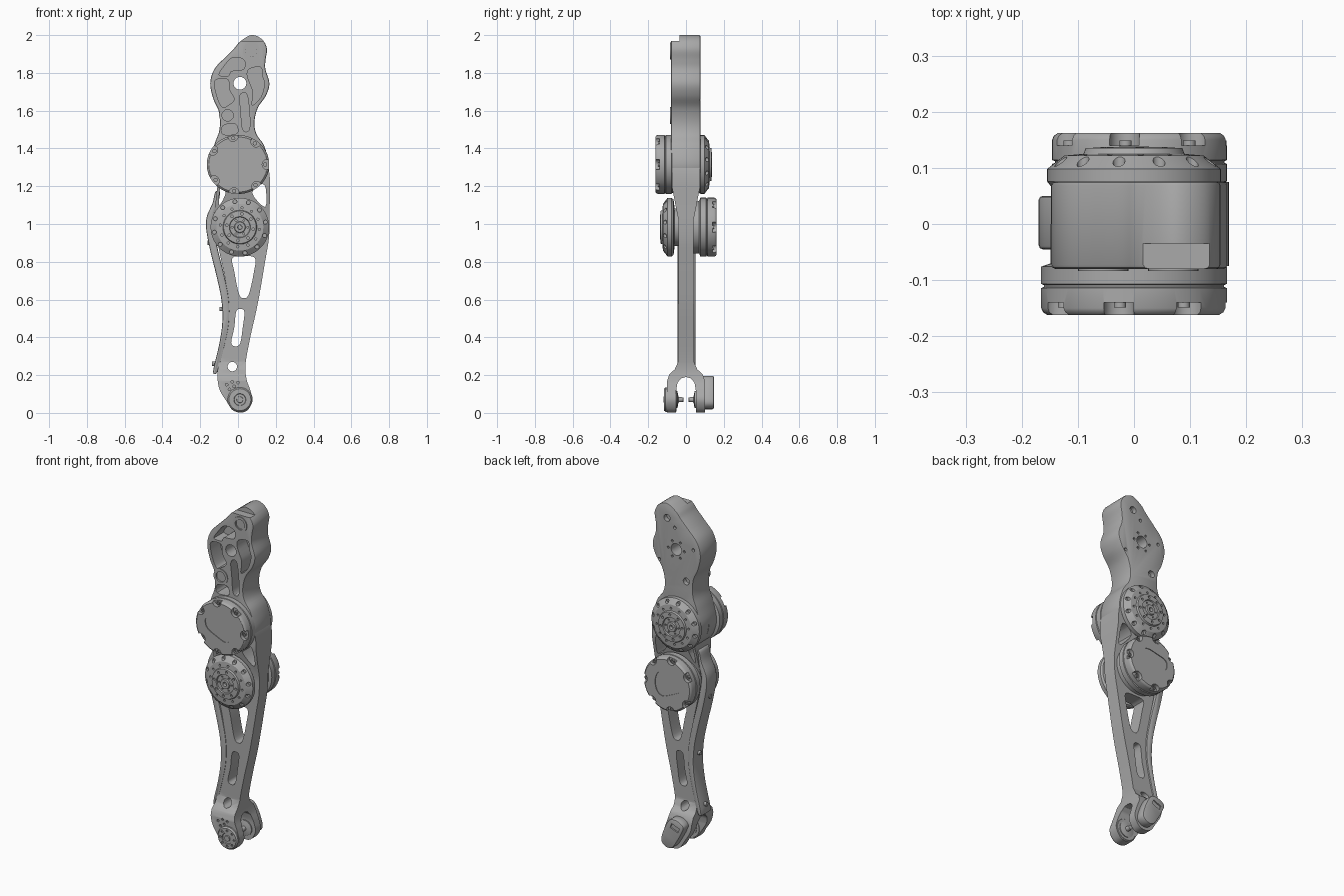
import bpy, bmesh, math
from mathutils import Vector

cube = bpy.data.objects.get("Cube")
if cube:
    bpy.data.objects.remove(cube)

grey = bpy.data.materials.new("satin_grey")
grey.use_nodes = True
tone = (0.4, 0.4, 0.4, 1)
grey.diffuse_color = tone
grey.node_tree.nodes["Principled BSDF"].inputs["Base Color"].default_value = tone


def smooth_loop(pts, n=5):
    """Closed smooth curve through the points."""
    p = [Vector(q) for q in pts]
    out = []
    for i in range(len(p)):
        a, b, c, d = (p[(i + k) % len(p)] for k in (-1, 0, 1, 2))
        for j in range(n):
            t = j / n
            out.append(0.5 * (2*b + (c - a)*t + (2*a - 5*b + 4*c - d)*t*t
                              + (3*b - a - 3*c + d)*t**3))
    return out


def circle(x, z, r, n=28):
    return [(x + r*math.cos(math.tau*i/n), z + r*math.sin(math.tau*i/n)) for i in range(n)]


def ring(x, z, r, count, start=0.0):
    return [(x + r*math.cos(start + math.tau*i/count), z + r*math.sin(start + math.tau*i/count))
            for i in range(count)]


def prism(bm, pts, a, b, axis="y"):
    """Extrude an outline between a and b, along y or x."""
    def place(p, d):
        return (p[0], d, p[1]) if axis == "y" else (d, p[0], p[1])
    lo = [bm.verts.new(place(p, a)) for p in pts]
    hi = [bm.verts.new(place(p, b)) for p in pts]
    bm.faces.new(lo)
    bm.faces.new(hi[::-1])
    for i in range(len(pts)):
        j = (i + 1) % len(pts)
        bm.faces.new((lo[i], hi[i], hi[j], lo[j]))


def lathe(bm, profile, x, z, side=1, sx=1.0, n=56):
    """Turn (radius, depth) points about an axis parallel to y."""
    rows = [[bm.verts.new((x + sx*(px), side*d, z + pz)) for px, pz in circle(0, 0, r, n)]
            for r, d in profile]
    for lo, hi in zip(rows, rows[1:]):
        for i in range(n):
            j = (i + 1) % n
            bm.faces.new((lo[i], hi[i], hi[j], lo[j]))
    bm.faces.new(rows[0])
    bm.faces.new(rows[-1][::-1])


def make(name, bm, bevel=0.0):
    bmesh.ops.recalc_face_normals(bm, faces=bm.faces)
    me = bpy.data.meshes.new(name)
    bm.to_mesh(me)
    bm.free()
    me.materials.append(grey)
    ob = bpy.data.objects.new(name, me)
    bpy.context.collection.objects.link(ob)
    if bevel:
        m = ob.modifiers.new("bevel", "BEVEL")
        m.width, m.segments, m.angle_limit = bevel, 2, math.radians(50)
        apply(ob, m)
    return ob


def select(ob):
    bpy.ops.object.select_all(action="DESELECT")
    ob.select_set(True)
    bpy.context.view_layer.objects.active = ob


def apply(ob, mod):
    select(ob)
    bpy.ops.object.modifier_apply(modifier=mod.name)


def combine(ob, bm, operation="DIFFERENCE"):
    cutter = make("cutter", bm)
    cutter.hide_render = True
    m = ob.modifiers.new("cut", "BOOLEAN")
    m.operation, m.solver, m.object = operation, "EXACT", cutter
    apply(ob, m)
    bpy.data.objects.remove(cutter)


KNEE = (0.0, 1.315)
DRIVE = (0.01, 0.983)
ANKLE = (0.01, 0.07)

# Upper link: rounded plate with a pocketed front
bm = bmesh.new()
prism(bm, smooth_loop([
    (.07, 2), (.01, 1.965), (-.02, 1.93), (-.07, 1.88), (-.125, 1.82), (-.147, 1.745), (-.13, 1.66),
    (-.1, 1.59), (-.098, 1.5), (-.125, 1.42), (-.148, 1.32), (-.11, 1.21), (0, 1.165), (.11, 1.205),
    (.162, 1.3), (.14, 1.41), (.098, 1.475), (.087, 1.54), (.105, 1.615), (.148, 1.68), (.166, 1.745),
    (.145, 1.82), (.146, 1.87), (.153, 1.93), (.125, 1.98)]), -.08, .076)
link = make("upper_link", bm, .007)
bm = bmesh.new()
pockets = [
    [(-.1, 1.79), (-.05, 1.785), (-.035, 1.81), (.03, 1.82), (.03, 1.87), (-.03, 1.88), (-.07, 1.84)],
    [(-.12, 1.76), (-.055, 1.765), (-.045, 1.71), (-.02, 1.66), (-.05, 1.63), (-.085, 1.62), (-.115, 1.69)],
    [(.06, 1.82), (.12, 1.83), (.13, 1.78), (.14, 1.74), (.12, 1.67), (.075, 1.63), (.08, 1.7), (.05, 1.78)],
    [(.01, 1.68), (.045, 1.69), (.06, 1.6), (.06, 1.5), (.025, 1.5), (.015, 1.6)],
    [(-.08, 1.52), (-.015, 1.53), (-.005, 1.48), (-.08, 1.475)]]
for p in pockets:
    prism(bm, smooth_loop(p, 4), -.12, .01)
for x, z, r in ((.07, 1.915, .028), (-.055, 1.575, .03)):
    prism(bm, circle(x, z, r), -.12, -.01)
    prism(bm, circle(x, z, .02), .05, .12)
prism(bm, [(-.1, 1.97), (.2, 1.97), (.2, 2.1), (-.1, 2.1)], -.12, -.035)
prism(bm, circle(.01, 1.745, .034), -.2, .2)
for x, z in ring(.01, 1.745, .052, 6):
    prism(bm, circle(x, z, .007, 10), .066, .1)
for x, z in ((-.1, 1.77), (.12, 1.66), (.02, 1.87)):
    prism(bm, circle(x, z, .009, 12), .06, .1)
combine(link, bm)

# Raised bushings in the link sockets
for i, (x, z) in enumerate(((.07, 1.915), (-.055, 1.575))):
    bm = bmesh.new()
    lathe(bm, [(.045, .07), (.045, .084), (.03, .084), (.03, .075)], x, z, -1, n=28)
    lathe(bm, [(.016, .0), (.016, .072), (.008, .072), (.008, .06)], x, z, -1, n=20)
    make(f"link_bushing_{i + 1}", bm)

# Lower leg: front outline crossed with a forked side outline
bm = bmesh.new()
prism(bm, smooth_loop([
    (-.1, 1.25), (-.115, 1.15), (-.125, 1.0), (-.1, .86), (-.07, .72), (-.052, .58), (-.06, .44),
    (-.09, .32), (-.108, .22), (-.1, .13), (-.06, .06), (-.03, .016), (.01, .002), (.05, .014),
    (.077, .065), (.065, .12), (.045, .18), (.04, .26), (.065, .4), (.105, .58), (.145, .81),
    (.165, .94), (.168, 1.1), (.166, 1.27), (.13, 1.34), (0, 1.36), (-.08, 1.32)]), -.13, .13)
leg = make("lower_leg", bm)
half = [(.0, .19), (.025, .183), (.045, .16), (.052, .12), (.052, -.05), (.1, -.05), (.1, .17),
        (.088, .205), (.06, .23), (.042, .27), (.04, .9), (.04, 1.02), (.075, 1.2), (.075, 1.45)]
bm = bmesh.new()
prism(bm, half + [(-y, z) for y, z in half[:0:-1]], -.3, .3, "x")
combine(leg, bm, "INTERSECT")
bm = bmesh.new()
for p in ([(-.03, .82), (.03, .83), (.09, .82), (.085, .75), (.058, .63), (.03, .607), (.005, .63), (-.02, .75)],
          [(-.01, .535), (.012, .55), (.034, .535), (.025, .45), (.012, .37), (-.012, .352), (-.036, .37), (-.02, .45)],
          [(.075, 1.165), (.14, 1.21), (.145, 1.09)],
          [(-.065, 1.165), (-.092, 1.2), (-.1, 1.1)]):
    prism(bm, smooth_loop(p, 4), -.2, .2)
prism(bm, circle(-.03, .245, .025), -.2, .2)
for x, z in ((-.06, .15), (-.03, .165), (-.045, .125), (-.02, .14), (0, .16)):
    prism(bm, circle(x, z, .007, 10), -.2, -.09)
combine(leg, bm)

# Curved cable guard along the rear edge of the leg
outer = [(-.12, 1.17), (-.135, 1.11), (-.165, 1.04), (-.168, .97), (-.145, .85), (-.115, .73),
         (-.088, .6), (-.083, .48), (-.1, .36), (-.132, .22)]
inner = [(x + .024 + .018*math.sin(math.pi*i/9), z) for i, (x, z) in enumerate(outer)]
bm = bmesh.new()
prism(bm, smooth_loop(outer + inner[::-1], 4), -.045, .05)
guard = make("cable_guard", bm, .008)
for i, (x, z) in enumerate(((-.15, .9), (-.085, .55), (-.125, .26))):
    bm = bmesh.new()
    prism(bm, [(px, pz) for px, pz in circle(0, z, .012, 14)], x - .012, x + .02, "x")
    make(f"guard_bolt_{i + 1}", bm)

# Two drive units facing opposite ways: vented rotor on one side, cover on the other
rotor = [(.1, 0), (.1, .06), (.147, .066), (.155, .076), (.155, .098), (.124, .122), (.09, .125),
         (.086, .135), (.056, .137), (.053, .13), (.03, .13), (.027, .138), (.012, .138), (.011, .12)]
cover = [(.14, .0), (.14, .07), (.156, .076), (.156, .107), (.151, .109), (.151, .112), (.156, .114),
         (.156, .15), (.153, .157), (.146, .162)]
tear = [(-.1, .02), (-.085, -.02), (-.03, -.05), (.03, -.072), (.065, -.05), (.078, 0),
        (.065, .05), (.03, .072), (-.04, .06), (-.085, .047)]
for label, (cx, cz), s in (("upper", KNEE, 1), ("lower", DRIVE, -1)):
    bm = bmesh.new()
    lathe(bm, rotor, cx, cz, s)
    part = make(label + "_rotor", bm)
    bm = bmesh.new()
    for r, size, count, depth in ((.138, .011, 12, .098), (.104, .006, 12, .114), (.071, .007, 8, .126)):
        for x, z in ring(cx, cz, r, count, r*9):
            prism(bm, circle(x, z, size, 12), s*depth, s*.2)
    for x, z in ring(cx, cz, .041, 6):
        prism(bm, circle(x, z, .005, 8), s*.122, s*.2)
    combine(part, bm)

    bm = bmesh.new()
    lathe(bm, cover, cx, cz, -s, 1.06 if s > 0 else 1.0)
    part = make(label + "_cover", bm)
    notches = [(cx + .155*math.cos(math.radians(a)), cz + .152*math.sin(math.radians(a)))
               for a in (0, 52, 100, 150, 215, 262, 310)]
    bm = bmesh.new()
    prism(bm, smooth_loop([(cx + x, cz + z) for x, z in tear], 4), -s*.158, -s*.2)
    for x, z in notches:
        prism(bm, circle(x, z, .027, 20), -s*.14, -s*.2)
    combine(part, bm)
    bm = bmesh.new()
    for x, z in notches:
        x, z = cx + (x - cx)*.93, cz + (z - cz)*.93
        lathe(bm, [(.011, .13), (.011, .149), (.006, .149), (.006, .143)], x, z, -s, n=14)
    make(label + "_cover_bolts", bm)

# Ankle: front bearing disc, rear sensor block and inner pivot pins
ax, az = ANKLE
bm = bmesh.new()
lathe(bm, [(.06, .05), (.065, .055), (.065, .108), (.058, .116), (.032, .117), (.03, .112),
           (.017, .112), (.016, .118), (.008, .118)], ax, az, -1, n=40)
disc = make("ankle_disc", bm)
bm = bmesh.new()
for x, z in ring(ax, az, .045, 8):
    prism(bm, circle(x, z, .006, 10), -.2, -.109)
combine(disc, bm)
bm = bmesh.new()
prism(bm, smooth_loop([(.06, .05), (.03, .022), (-.01, .025), (-.04, .065), (-.075, .13), (-.085, .165),
                       (-.055, .19), (-.01, .195), (.02, .17), (.05, .105)], 4), .09, .148)
block = make("ankle_sensor_block", bm, .008)
bm = bmesh.new()
prism(bm, [(-.06, .15), (-.01, .17), (0, .145), (-.05, .125)], .14, .2)
combine(block, bm)
for side, label in ((-1, "front"), (1, "rear")):
    bm = bmesh.new()
    lathe(bm, [(.045, .06), (.045, .046), (.028, .042), (.014, .04), (.012, .015), (.008, .013)],
          ax, az, side, n=24)
    make(f"ankle_pin_{label}", bm)

for ob in bpy.context.collection.objects:
    if ob.type == "MESH" and grey.name in ob.data.materials:
        select(ob)
        bpy.ops.object.shade_smooth_by_angle(angle=math.radians(32))
